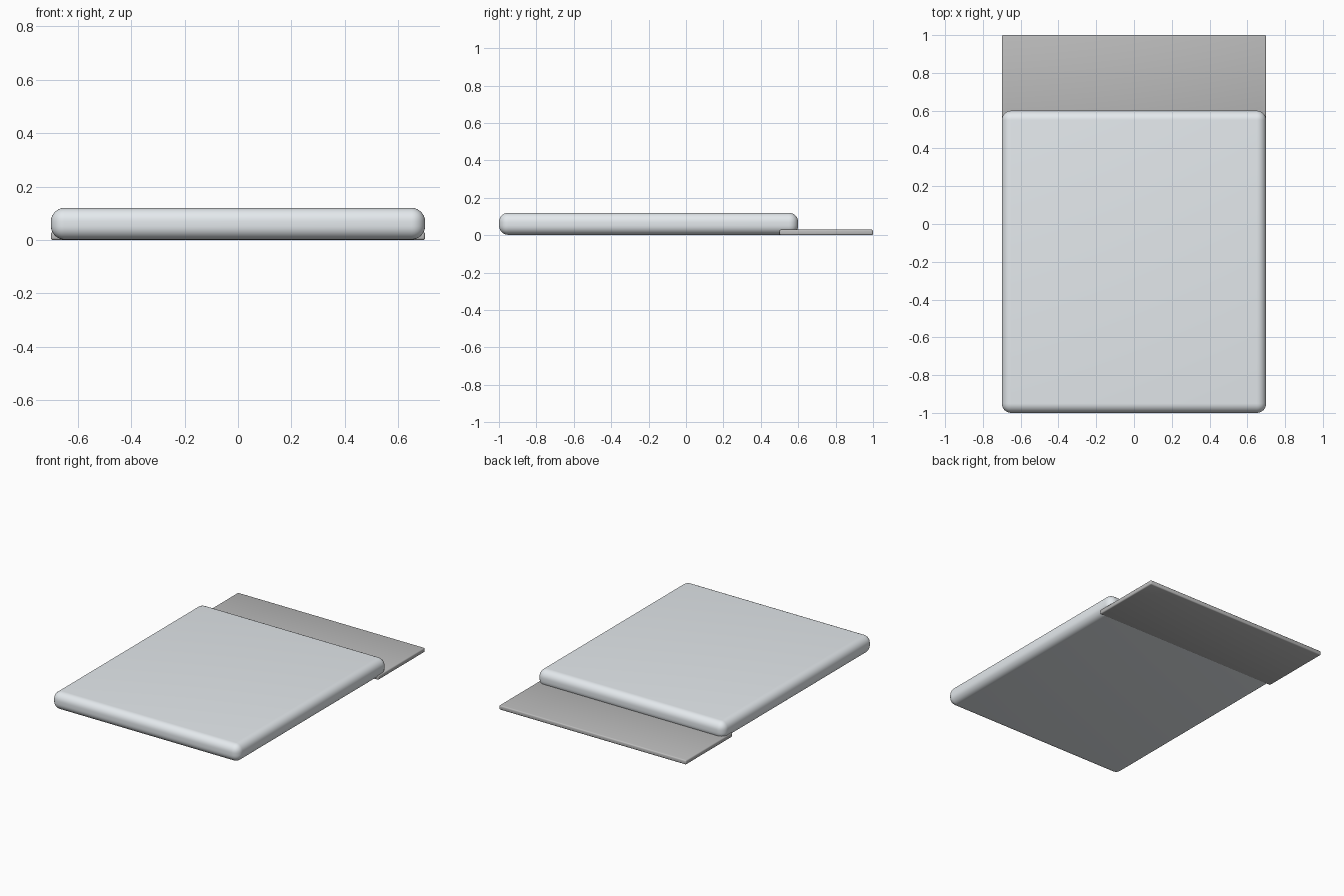
import bpy

if "Cube" in bpy.data.objects:
    bpy.data.objects.remove(bpy.data.objects["Cube"])


def rounded_slab(name, lo, hi, radius, segments, color):
    """Box between two corners with rounded edges."""
    bpy.ops.mesh.primitive_cube_add(size=1, location=[(a + b) / 2 for a, b in zip(lo, hi)])
    ob = bpy.context.object
    ob.name = name
    ob.scale = [b - a for a, b in zip(lo, hi)]
    bpy.ops.object.transform_apply(location=False, rotation=False, scale=True)
    bev = ob.modifiers.new("Rounded edges", 'BEVEL')
    bev.width = radius
    bev.segments = segments
    bpy.ops.object.modifier_apply(modifier=bev.name)
    bpy.ops.object.shade_smooth_by_angle()
    mat = bpy.data.materials.new(name + "_material")
    mat.diffuse_color = color
    mat.use_nodes = True
    mat.node_tree.nodes["Principled BSDF"].inputs["Base Color"].default_value = mat.diffuse_color
    ob.data.materials.append(mat)
    return ob


# Thick rounded main panel
rounded_slab("main_panel", (-0.7, -1.0, 0.002), (0.7, 0.6, 0.12), 0.05, 8,
             (0.78, 0.82, 0.85, 1))

# Thin plate tucked under the back edge
rounded_slab("back_plate", (-0.7, 0.5, 0.0), (0.7, 1.0, 0.03), 0.008, 3,
             (0.5, 0.5, 0.5, 1))
